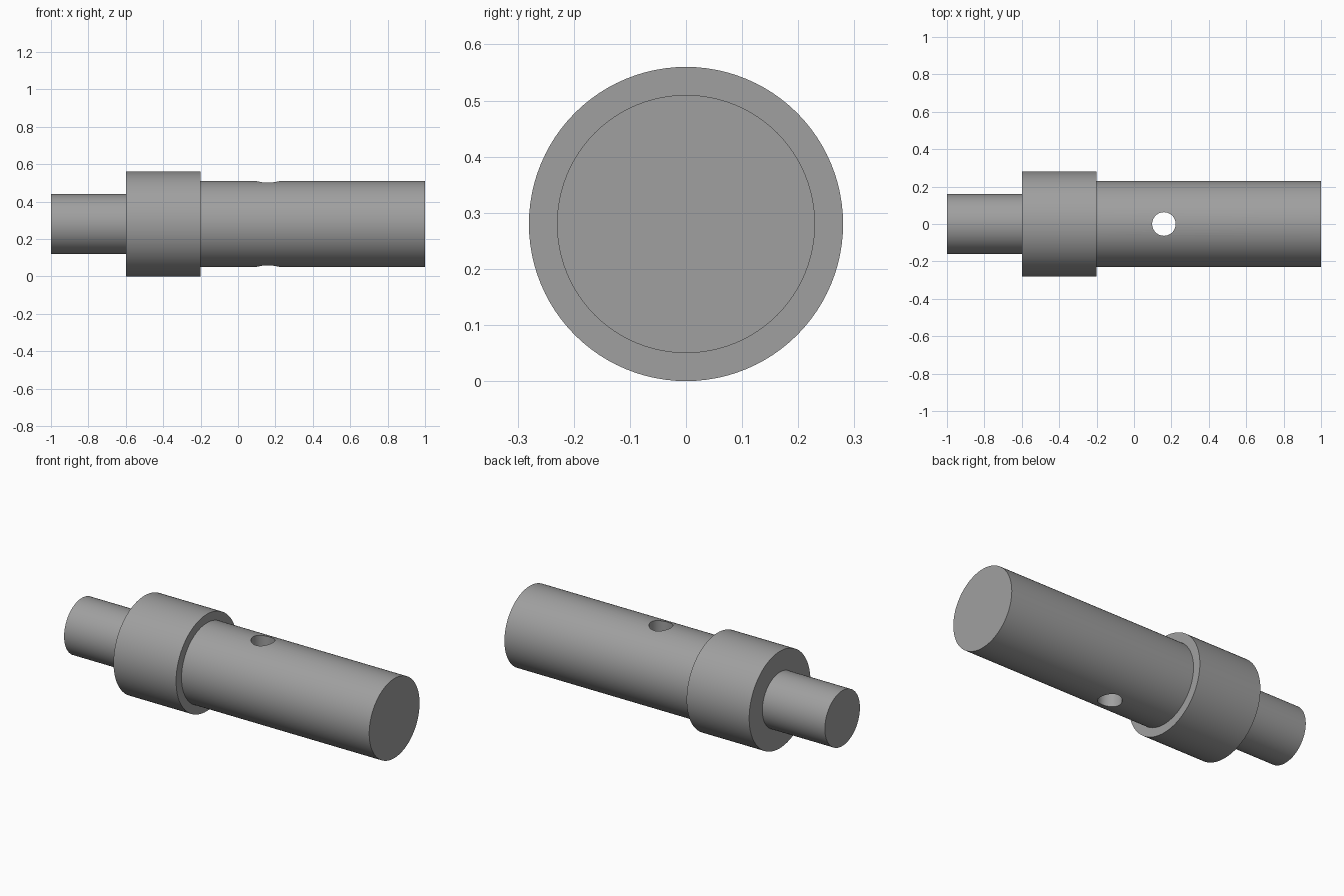
import bpy, bmesh, math
from mathutils import Matrix

if "Cube" in bpy.data.objects:
    bpy.data.objects.remove(bpy.data.objects["Cube"])

AXIS_Z = 0.28
SEGMENTS = 96

steel = bpy.data.materials.new("grey_steel")
steel.diffuse_color = (0.35, 0.35, 0.35, 1)
steel.use_nodes = True
steel.node_tree.nodes["Principled BSDF"].inputs["Base Color"].default_value = steel.diffuse_color


def finish(bm, name):
    bmesh.ops.recalc_face_normals(bm, faces=bm.faces)
    mesh = bpy.data.meshes.new(name)
    bm.to_mesh(mesh)
    bm.free()
    mesh.materials.append(steel)
    obj = bpy.data.objects.new(name, mesh)
    bpy.context.collection.objects.link(obj)
    return obj


# Stepped shaft: (x, radius) profile turned about the long axis
profile = [(-1, 0.16), (-0.6, 0.16), (-0.6, 0.28),
           (-0.2, 0.28), (-0.2, 0.23), (1, 0.23)]
bm = bmesh.new()
rings = []
for x, r in profile:
    angles = [2 * math.pi * i / SEGMENTS for i in range(SEGMENTS)]
    rings.append([bm.verts.new((x, r * math.cos(a), AXIS_Z + r * math.sin(a)))
                  for a in angles])
for a, b in zip(rings, rings[1:]):
    for i in range(SEGMENTS):
        j = (i + 1) % SEGMENTS
        bm.faces.new((a[i], a[j], b[j], b[i]))
bm.faces.new(rings[0])
bm.faces.new(rings[-1])
shaft = finish(bm, "stepped_shaft")

# Vertical pin hole through the long section
bm = bmesh.new()
bmesh.ops.create_cone(bm, cap_ends=True, segments=48, radius1=0.063, radius2=0.063,
                      depth=1, matrix=Matrix.Translation((0.16, 0, AXIS_Z)))
cutter = finish(bm, "pin_hole_cutter")
cutter.hide_render = True

cut = shaft.modifiers.new("pin_hole", 'BOOLEAN')
cut.operation = 'DIFFERENCE'
cut.solver = 'EXACT'
cut.object = cutter
bpy.context.view_layer.objects.active = shaft
shaft.select_set(True)
bpy.ops.object.modifier_apply(modifier=cut.name)
bpy.data.objects.remove(cutter)

# Smooth turned surfaces with crisp shoulders and hole rims
bpy.ops.object.shade_smooth_by_angle(angle=math.radians(30))
